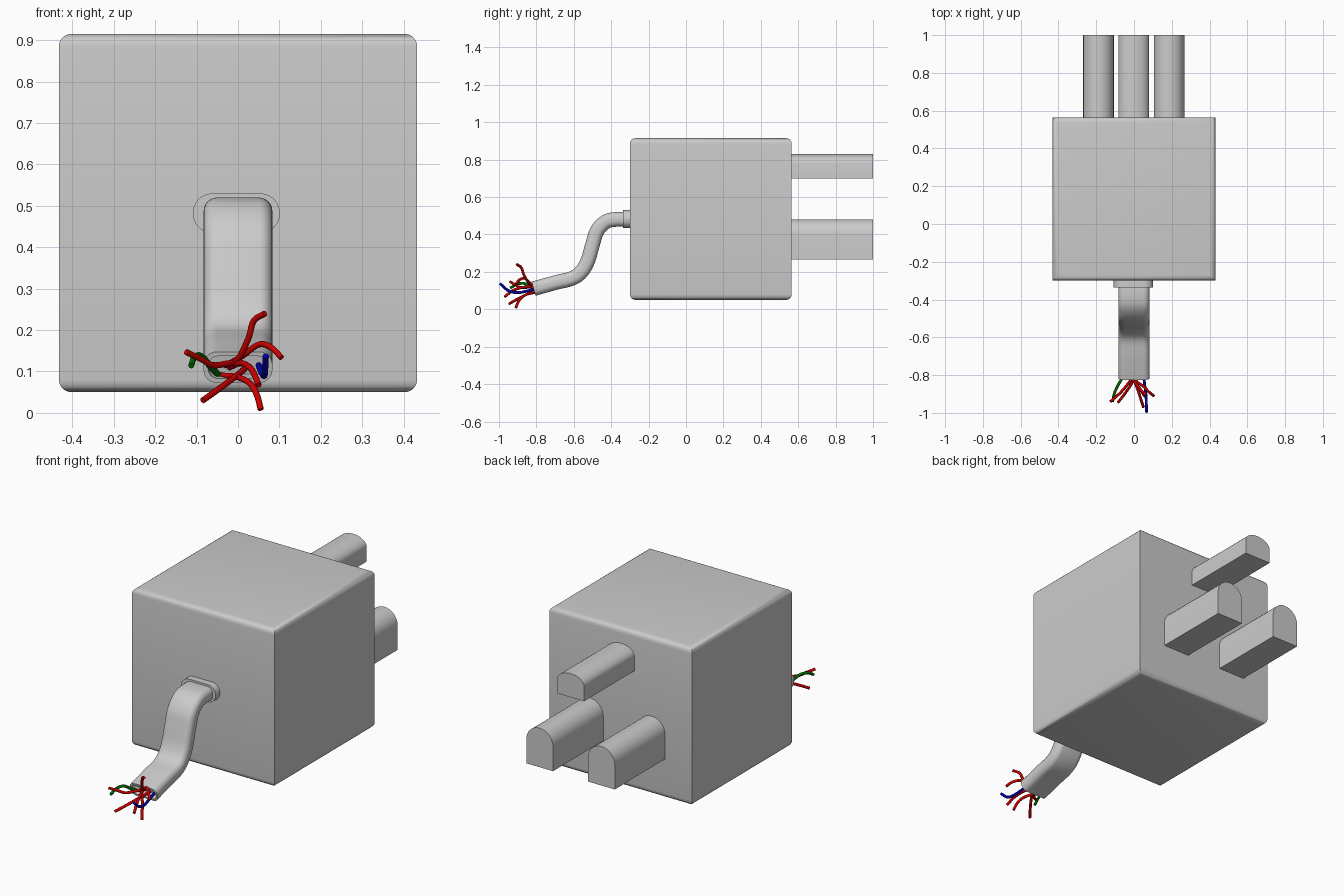
import bpy, bmesh, math
from mathutils import Vector

if "Cube" in bpy.data.objects:
    bpy.data.objects.remove(bpy.data.objects["Cube"])


def finish(name, bm, angle=40):
    bmesh.ops.recalc_face_normals(bm, faces=bm.faces)
    me = bpy.data.meshes.new(name)
    bm.to_mesh(me)
    bm.free()
    ob = bpy.data.objects.new(name, me)
    bpy.context.collection.objects.link(ob)
    bpy.ops.object.select_all(action='DESELECT')
    ob.select_set(True)
    bpy.context.view_layer.objects.active = ob
    bpy.ops.object.shade_smooth_by_angle(angle=math.radians(angle))
    return ob


def loft(name, rings):
    bm = bmesh.new()
    loops = [[bm.verts.new(p) for p in r] for r in rings]
    n = len(loops[0])
    for a, b in zip(loops, loops[1:]):
        for i in range(n):
            j = (i + 1) % n
            bm.faces.new((a[i], a[j], b[j], b[i]))
    bm.faces.new(loops[0])
    bm.faces.new(loops[-1])
    return finish(name, bm)


def rounded_rect(w, h, r, steps=6):
    pts = []
    for k, (sx, sz) in enumerate([(1, 1), (-1, 1), (-1, -1), (1, -1)]):
        for i in range(steps + 1):
            a = math.pi / 2 * (k + i / steps)
            pts.append((sx * (w - r) + r * math.cos(a), sz * (h - r) + r * math.sin(a)))
    return pts


def smooth_path(pts, steps=6):
    # Catmull-Rom interpolation
    p = [Vector(q) for q in pts]
    p = [2 * p[0] - p[1]] + p + [2 * p[-1] - p[-2]]
    out = []
    for a, b, c, d in zip(p, p[1:], p[2:], p[3:]):
        for i in range(steps):
            t = i / steps
            out.append(0.5 * (2 * b + (c - a) * t + (2 * a - 5 * b + 4 * c - d) * t ** 2
                              + (3 * b - a - 3 * c + d) * t ** 3))
    return out + [p[-2]]


# Main block: top and bottom edges rounded, upright edges sharp
bm = bmesh.new()
bmesh.ops.create_cube(bm, size=1)
for v in bm.verts:
    v.co = Vector((v.co.x * 0.865, v.co.y * 0.865 + 0.1325, v.co.z * 0.865 + 0.4825))
edges = [e for e in bm.edges if abs(e.verts[0].co.z - e.verts[1].co.z) < 0.01]
bmesh.ops.bevel(bm, geom=edges, offset=0.03, segments=5, profile=0.5, affect='EDGES')
finish("plug_body", bm)


# Prongs with flat bottoms and arched tops
def prong(name, x, z0, z1, z2, w=0.081):
    prof = [(x - w, z0), (x + w, z0)]
    prof += [(x + w * math.cos(math.pi * i / 16), z1 + (z2 - z1) * math.sin(math.pi * i / 16))
             for i in range(17)]
    loft(name, [[(px, y, pz) for px, pz in prof] for y in (0.55, 1.0)])


prong("left_prong", -0.188, 0.267, 0.40, 0.481)
prong("right_prong", 0.186, 0.267, 0.40, 0.481)
prong("earth_prong", -0.002, 0.70, 0.78, 0.83)

# Dark-side collar where the cable enters
collar = rounded_rect(0.105, 0.048, 0.047)
loft("cable_collar", [[(x - 0.004, y, z + 0.482) for x, z in collar] for y in (-0.29, -0.337)])

# Flat cable swept along a bent path, hollow at the cut end
path = smooth_path([(0, -0.31, 0.48), (0, -0.38, 0.48), (0, -0.43, 0.467), (0, -0.475, 0.42),
                    (0, -0.50, 0.345), (0, -0.525, 0.26), (0, -0.56, 0.20), (0, -0.61, 0.165),
                    (0, -0.70, 0.142), (0, -0.815, 0.11)])
rings = []
sec = rounded_rect(0.083, 0.039, 0.032)
for i, p in enumerate(path):
    t = (path[min(i + 1, len(path) - 1)] - path[max(i - 1, 0)]).normalized()
    up = t.cross(Vector((1, 0, 0))).normalized()
    rings.append([p + Vector((x, 0, 0)) + up * z for x, z in sec])
inner = rounded_rect(0.072, 0.028, 0.024)
for back in (0, 0.04):
    rings.append([p - t * back + Vector((x, 0, 0)) + up * z for x, z in inner])
loft("cable", rings)

# Frayed wires
mats = {}
for name, col in {"red": (0.6, 0, 0, 1), "green": (0, 0.15, 0, 1), "blue": (0, 0, 0.45, 1)}.items():
    mats[name] = bpy.data.materials.new(name + "_wire")
    mats[name].diffuse_color = col


def wire(name, colour, pts):
    cu = bpy.data.curves.new(name, 'CURVE')
    cu.dimensions = '3D'
    cu.bevel_depth = 0.0075
    cu.bevel_resolution = 2
    cu.use_fill_caps = True
    sm = smooth_path(pts)
    sp = cu.splines.new('POLY')
    sp.points.add(len(sm) - 1)
    for q, co in zip(sp.points, sm):
        q.co = (*co, 1)
    sp.use_smooth = True
    cu.materials.append(mats[colour])
    bpy.context.collection.objects.link(bpy.data.objects.new(name, cu))


wires = [
    ("red", [(-0.03, -0.78, 0.115), (0.0, -0.83, 0.13), (0.025, -0.865, 0.18), (0.038, -0.88, 0.222), (0.065, -0.905, 0.24)]),
    ("red", [(-0.02, -0.78, 0.12), (0.01, -0.83, 0.137), (0.05, -0.86, 0.165), (0.08, -0.89, 0.158), (0.105, -0.91, 0.133)]),
    ("red", [(0.01, -0.78, 0.12), (-0.02, -0.83, 0.12), (-0.06, -0.88, 0.115), (-0.09, -0.91, 0.13), (-0.125, -0.94, 0.147)]),
    ("red", [(0.015, -0.78, 0.105), (-0.01, -0.84, 0.085), (-0.05, -0.9, 0.055), (-0.085, -0.945, 0.03)]),
    ("red", [(-0.04, -0.78, 0.09), (0.0, -0.83, 0.086), (0.03, -0.87, 0.07), (0.046, -0.895, 0.042), (0.055, -0.91, 0.008)]),
    ("red", [(-0.02, -0.78, 0.11), (0.01, -0.85, 0.12), (0.034, -0.92, 0.103), (0.05, -0.97, 0.067)]),
    ("green", [(-0.045, -0.78, 0.09), (-0.065, -0.82, 0.11), (-0.088, -0.86, 0.137), (-0.105, -0.9, 0.135), (-0.113, -0.94, 0.114)]),
    ("blue", [(0.05, -0.78, 0.115), (0.055, -0.84, 0.1), (0.063, -0.9, 0.089), (0.065, -0.95, 0.1), (0.067, -0.995, 0.138)]),
]
for i, (colour, pts) in enumerate(wires):
    wire(f"{colour}_wire_{i + 1}", colour, pts)

for m in bpy.data.materials:
    if m.users and not m.is_grease_pencil:
        m.use_nodes = True
        m.node_tree.nodes["Principled BSDF"].inputs["Base Color"].default_value = m.diffuse_color
